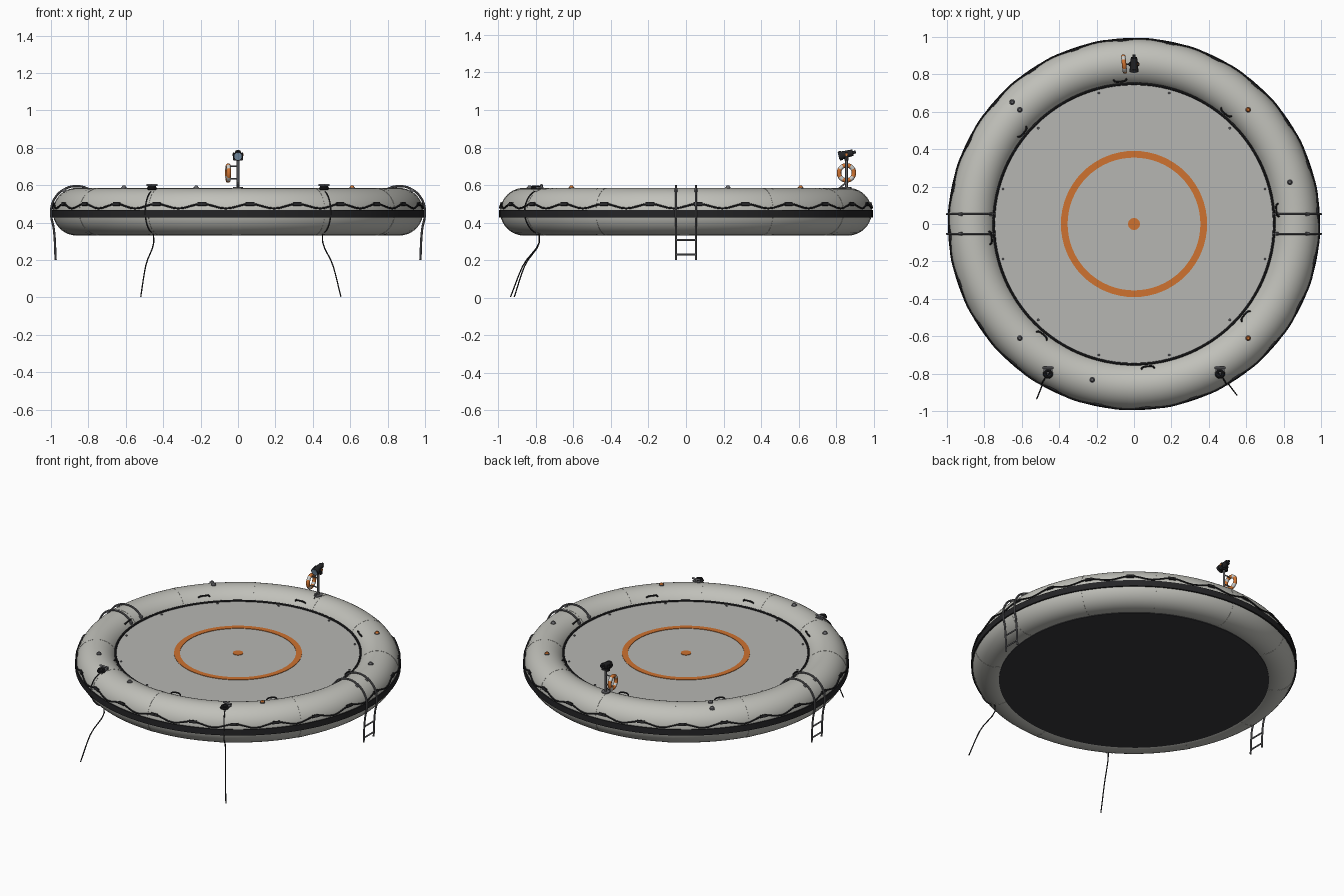
import bpy, bmesh, math
from math import sin, cos, pi, radians
from mathutils import Vector, Matrix

if "Cube" in bpy.data.objects:
    bpy.data.objects.remove(bpy.data.objects["Cube"])


def material(name, r, g, b):
    m = bpy.data.materials.new(name)
    m.use_nodes = True
    m.diffuse_color = (r, g, b, 1)
    m.node_tree.nodes["Principled BSDF"].inputs["Base Color"].default_value = (r, g, b, 1)
    return m


TUBE = material("tube_grey", .53, .53, .49)
DECK = material("deck_grey", .47, .47, .45)
ORANGE = material("safety_orange", .62, .17, .03)
RUBBER = material("black_rubber", .018, .018, .02)
UNDER = material("underside_charcoal", .04, .04, .045)
METAL = material("dull_metal", .14, .14, .15)
WHITE = material("pale_band", .6, .6, .58)
GLASS = material("lamp_glass", .2, .3, .42)

# Buoyancy tube: ring radius, section radius, centre height
RING, SECT, MID = .863, .126, .458


def on_tube(ang, phi, off=0.0):
    r = RING + (SECT + off) * cos(phi)
    return Vector((r * cos(ang), r * sin(ang), MID + (SECT + off) * sin(phi)))


def finish(obj, name, mat):
    obj.name = name
    obj.data.name = name
    obj.data.materials.append(mat)
    bpy.ops.object.select_all(action='DESELECT')
    obj.select_set(True)
    bpy.context.view_layer.objects.active = obj
    if obj.type == 'CURVE':
        bpy.ops.object.convert(target='MESH')
        obj = bpy.context.object
    bpy.ops.object.shade_smooth_by_angle(angle=radians(40))
    return obj


def from_bmesh(bm, name, mat):
    bmesh.ops.recalc_face_normals(bm, faces=bm.faces)
    me = bpy.data.meshes.new(name)
    bm.to_mesh(me)
    bm.free()
    obj = bpy.data.objects.new(name, me)
    bpy.context.collection.objects.link(obj)
    return finish(obj, name, mat)


def lathe(name, profile, mat, segs=96, start=0.0, sweep=2 * pi):
    """Sweep a closed (radius, z) section about the z axis."""
    bm = bmesh.new()
    full = sweep > 6.28
    count = segs if full else segs + 1
    rings = []
    for i in range(count):
        a = start + sweep * i / segs
        rings.append([bm.verts.new((r * cos(a), r * sin(a), z)) for r, z in profile])
    n = len(profile)
    for i in range(segs):
        p, q = rings[i], rings[(i + 1) % count]
        for j in range(n):
            k = (j + 1) % n
            bm.faces.new((p[j], q[j], q[k], p[k]))
    if not full:
        bm.faces.new(rings[0])
        bm.faces.new(rings[-1])
    return from_bmesh(bm, name, mat)


def circle(r, z, rad, n):
    return [(r + rad * cos(2 * pi * i / n), z + rad * sin(2 * pi * i / n)) for i in range(n)]


def rect(r0, r1, z0, z1):
    return [(r0, z0), (r1, z0), (r1, z1), (r0, z1)]


def pipe(name, points, rad, mat, smooth=True, cyclic=False):
    cu = bpy.data.curves.new(name, 'CURVE')
    cu.dimensions = '3D'
    cu.bevel_depth, cu.bevel_resolution, cu.resolution_u = rad, 2, 5
    cu.use_fill_caps = True
    sp = cu.splines.new('BEZIER' if smooth else 'POLY')
    store = sp.bezier_points if smooth else sp.points
    store.add(len(points) - 1)
    for bp, p in zip(store, points):
        if smooth:
            bp.co = p
            bp.handle_left_type = bp.handle_right_type = 'AUTO'
        else:
            bp.co = (*p, 1)
    sp.use_cyclic_u = cyclic
    obj = bpy.data.objects.new(name, cu)
    bpy.context.collection.objects.link(obj)
    return finish(obj, name, mat)


def rod(name, a, b, r0, mat, r1=None, segs=20):
    a, b = Vector(a), Vector(b)
    d = b - a
    bm = bmesh.new()
    bmesh.ops.create_cone(bm, cap_ends=True, segments=segs, radius1=r0,
                          radius2=r0 if r1 is None else r1, depth=d.length)
    turn = d.to_track_quat('Z', 'Y').to_matrix().to_4x4()
    bm.transform(Matrix.Translation((a + b) / 2) @ turn)
    return from_bmesh(bm, name, mat)


def box(name, centre, size, mat, ang=0.0, tilt=0.0):
    bm = bmesh.new()
    bmesh.ops.create_cube(bm, size=1)
    bm.transform(Matrix.Translation(centre) @ Matrix.Rotation(ang, 4, 'Z')
                 @ Matrix.Rotation(-tilt, 4, 'Y') @ Matrix.Diagonal((*size, 1)))
    return from_bmesh(bm, name, mat)


# Hull
lathe("buoyancy_tube", circle(RING, MID, SECT, 40), TUBE, 128)
for i in range(12):
    lathe("seam_band", circle(RING, MID, SECT + .0012, 40), TUBE, 4, radians(30 * i + 28), radians(3))
lathe("rub_strake", rect(.97, .995, .427, .467), RUBBER, 128)
rod("deck", (0, 0, .36), (0, 0, .52), .765, DECK, segs=96)
rod("bottom_panel", (0, 0, .334), (0, 0, .37), .825, UNDER, segs=96)
lathe("deck_edge_cord", circle(.75, .523, .007, 8), RUBBER)

# Deck markings and studs
lathe("deck_target_ring", rect(.355, .391, .517, .523), ORANGE, 64)
rod("deck_target_spot", (0, 0, .517), (0, 0, .523), .032, ORANGE, segs=32)
for i in range(12):
    a = radians(15 + 30 * i)
    x, y = .725 * cos(a), .725 * sin(a)
    rod("deck_stud", (x, y, .518), (x, y, .526), .007, METAL, .005, 10)

# Scalloped grab line with its patches
line = []
for i in range(24 * 8):
    a = radians(3.75) + 2 * pi * i / 192
    sag = .024 * sin(pi * (i % 8) / 8) ** 2
    line.append(on_tube(a, math.asin((.499 - sag - MID) / SECT), .004))
pipe("grab_line", line, .005, RUBBER, False, True)
for i in range(24):
    a = radians(3.75 + 15 * i)
    box("grab_line_patch", on_tube(a, .32, .002), (.013, .046, .018), RUBBER, a, .32)

# Inner grab handles
for i in range(8):
    a = radians(5.5 + 45 * i)
    arc = [on_tube(a + da, radians(133), h) for da, h in
           ((-.045, 0), (-.034, .014), (0, .019), (.034, .014), (.045, 0))]
    pipe("grab_handle", arc, .005, RUBBER)

# Boarding ladders on both sides
for s in (-1, 1):
    for y in (-.053, .053):
        path = [on_tube(0, radians(d), .011) for d in (150, 120, 90, 60, 30, 0)]
        path += [Vector((.984, 0, .36)), Vector((.975, 0, .2))]
        pipe("ladder_rail", [(s * p.x, y, p.z) for p in path], .006, METAL)
        for d in (60, 140):
            p = on_tube(0, radians(d), .004)
            rod("ladder_foot", (s * p.x, y - .009, p.z), (s * p.x, y + .009, p.z), .01, METAL, segs=12)
    for x, z in ((.977, .23), (.981, .307)):
        rod("ladder_rung", (s * x, -.053, z), (s * x, .053, z), .005, METAL, segs=12)

# Valves and marker lights on the crown of the tube
for ang, mat in ((45, ORANGE), (-45, ORANGE), (135, METAL), (225, METAL),
                 (255, METAL), (15, METAL), (135, METAL)):
    r = RING
    if mat is METAL and ang == 135 and "valve_base" in bpy.data.objects:
        r = .92
    z = MID + math.sqrt(SECT ** 2 - (r - RING) ** 2)
    x, y = r * cos(radians(ang)), r * sin(radians(ang))
    kind = "marker_light" if mat is ORANGE else "valve"
    rod(kind + "_base", (x, y, z - .006), (x, y, z + .004), .016, METAL, segs=16)
    rod(kind + "_cap", (x, y, z + .003), (x, y, z + .014), .013, mat, .007, 16)

# Mooring points and lines at the front
for s, end in ((-1, (-.52, -.935, 0)), (1, (.55, -.915, 0))):
    a = radians(-90 + s * 30)
    top = on_tube(a, radians(90))
    x, y = s * .46, -.8
    box("cleat_plate", (x, y + .02, .586), (.05, .04, .008), METAL)
    rod("cleat_bar", (x - .03, y + .03, .601), (x + .03, y + .03, .601), .006, METAL, segs=12)
    rod("cleat_post", (x, y + .03, .58), (x, y + .03, .601), .007, METAL, segs=12)
    for k in range(2):
        coil = [(x + (.02 - .004 * k) * cos(t * pi / 4), y + (.02 - .004 * k) * sin(t * pi / 4),
                 .582 + .009 * k) for t in range(8)]
        pipe("mooring_coil", coil, .007, RUBBER, True, True)
    path = [on_tube(a, radians(d), .004) for d in (75, 50, 25, 0, -25, -50, -72)]
    hang = Vector(end)
    path.append(path[-1].lerp(hang, .5) + Vector((s * .008, -.012, 0)))
    path.append(hang + Vector((0, 0, .004)))
    pipe("mooring_line", [(x, y - .015, .585)] + path, .0035, RUBBER)

# Mast with searchlight
my = .855
rod("mast_base", (0, my, .575), (0, my, .59), .026, METAL, segs=20)
rod("mast", (0, my, .58), (0, my, .735), .007, METAL, segs=12)
rod("mast_stay", (0, my, .615), (0, my - .045, .578), .004, METAL, segs=10)
box("lamp_yoke", (0, my, .737), (.05, .022, .012), RUBBER)
for s in (-1, 1):
    box("lamp_arm", (s * .023, my, .754), (.005, .018, .04), RUBBER)
    rod("lamp_pivot", (s * .02, my, .762), (s * .03, my, .762), .007, ORANGE if s > 0 else RUBBER, segs=12)
rod("lamp_body", (0, my + .035, .773), (0, my - .03, .757), .017, RUBBER, .022)
rod("lamp_bezel", (0, my - .025, .758), (0, my - .04, .7545), .025, RUBBER)
rod("lamp_lens", (0, my - .038, .755), (0, my - .042, .754), .02, GLASS)
rod("lamp_cable_gland", (0, my + .03, .772), (0, my + .05, .777), .008, RUBBER, segs=12)

# Lifebuoy hung beside the mast, banded by angle
buoy = lathe("lifebuoy", circle(.04, 0, .012, 12), ORANGE, 48)
buoy.data.materials.append(WHITE)
for f in buoy.data.polygons:
    t = math.degrees(math.atan2(f.center.y, f.center.x)) % 90
    f.material_index = 1 if 33 < t < 57 else 0
buoy.data.transform(Matrix.Translation((-.053, my, .665)) @ Matrix.Rotation(radians(6), 4, 'Z')
                    @ Matrix.Rotation(pi / 2, 4, 'Y'))
rod("lifebuoy_bracket", (0, my, .70), (-.062, my, .70), .004, METAL, segs=10)
rod("lifebuoy_lower_bracket", (0, my, .635), (-.055, my, .635), .004, METAL, segs=10)
